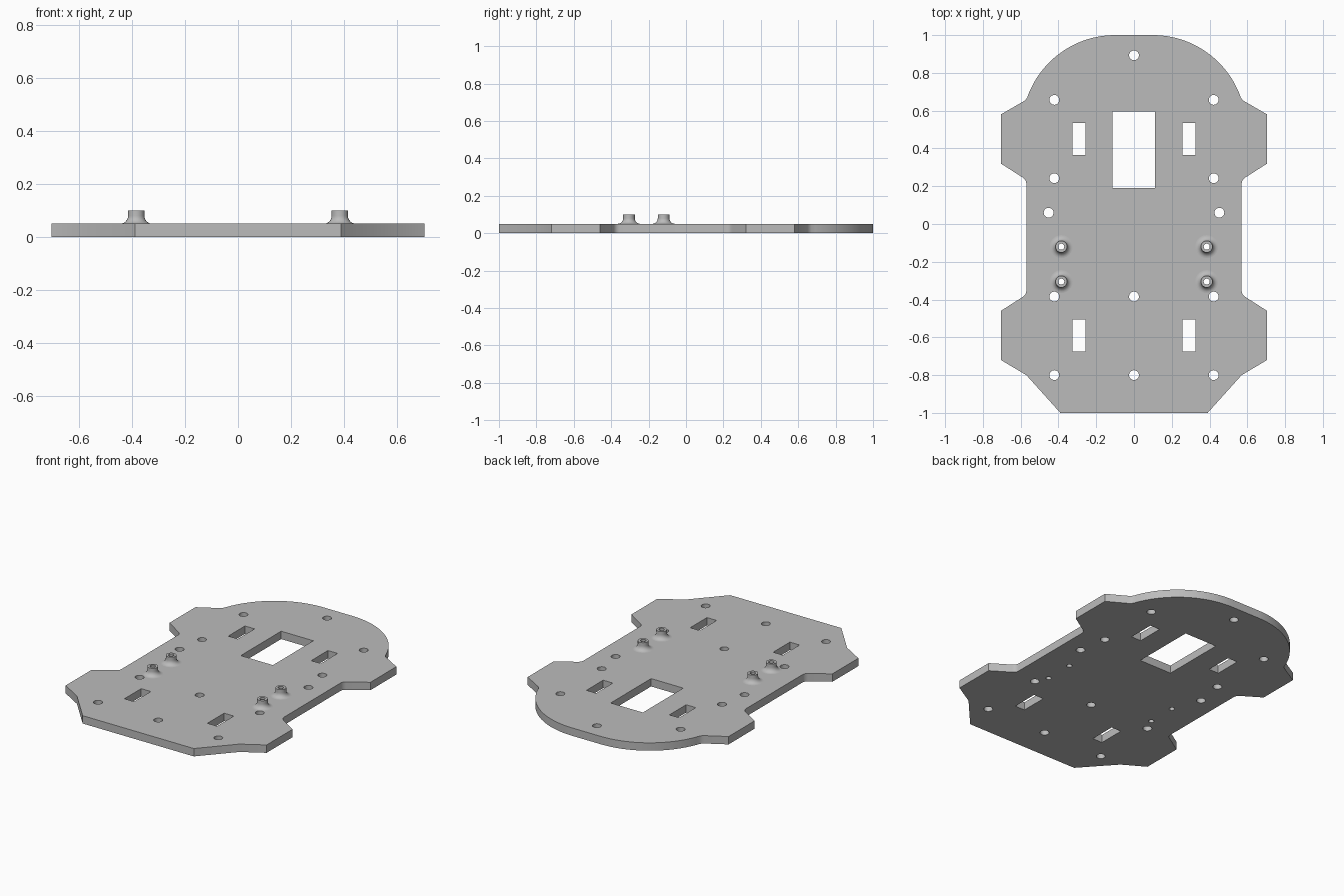
import bpy, bmesh
from math import cos, sin, pi, radians, atan2

if "Cube" in bpy.data.objects:
    bpy.data.objects.remove(bpy.data.objects["Cube"], do_unlink=True)

T = 0.05          # plate thickness
BORE = 0.016      # standoff bore radius

grey = bpy.data.materials.new("plain grey")
grey.use_nodes = True
grey.diffuse_color = (0.5, 0.5, 0.5, 1)
grey.node_tree.nodes["Principled BSDF"].inputs["Base Color"].default_value = (0.5, 0.5, 0.5, 1)


def arc(cx, cy, r, a0, a1, n):
    return [(cx + r * cos(a0 + (a1 - a0) * i / n), cy + r * sin(a0 + (a1 - a0) * i / n))
            for i in range(n + 1)]


def circle(x, y, r, n=24):
    return arc(x, y, r, 0, 2 * pi, n)[:-1]


def rect(x0, x1, y0, y1):
    return [(x0, y0), (x1, y0), (x1, y1), (x0, y1)]


def finish(obj):
    bpy.context.collection.objects.link(obj)
    obj.data.materials.clear()
    obj.data.materials.append(grey)
    bpy.ops.object.select_all(action="DESELECT")
    obj.select_set(True)
    bpy.context.view_layer.objects.active = obj
    bpy.ops.object.shade_smooth_by_angle(angle=radians(30))


# Right half of the outline, tail to nose, with rounded inner corners
half = [(0.39, -1), (0.57, -0.8), (0.705, -0.72), (0.705, -0.46)]
half += arc(0.61, -0.352, 0.04, radians(240), radians(180), 6)
half += arc(0.61, 0.212, 0.04, radians(180), radians(120), 6)
half += [(0.705, 0.32), (0.705, 0.58), (0.584, 0.65), (0.572, 0.66)]
half += arc(0.1, 0.507, 0.493, atan2(0.163, 0.465), pi / 2, 28)
loops = [half + [(-x, y) for x, y in reversed(half)]]

# Cut-outs: central window, wheel slots, screw holes and standoff bores
loops.append(rect(-0.114, 0.112, 0.19, 0.595))
posts = [(s * 0.385, y) for s in (-1, 1) for y in (-0.12, -0.305)]
for s in (-1, 1):
    for y in (0.45, -0.59):
        loops.append(rect(s * 0.291 - 0.034, s * 0.291 + 0.034, y - 0.084, y + 0.084))
    for x, y in ((0.422, 0.657), (0.422, 0.242), (0.452, 0.06), (0.422, -0.384), (0.422, -0.8)):
        loops.append(circle(s * x, y, 0.026))
loops += [circle(0, y, 0.026) for y in (0.893, -0.384, -0.8)]
loops += [circle(x, y, BORE) for x, y in posts]

# Plate as a filled, extruded flat curve turned into a mesh
curve = bpy.data.curves.new("plate_profile", "CURVE")
curve.dimensions = "2D"
curve.fill_mode = "BOTH"
curve.extrude = T / 2
for loop in loops:
    spline = curve.splines.new("POLY")
    spline.points.add(len(loop) - 1)
    for point, (x, y) in zip(spline.points, loop):
        point.co = (x, y, 0, 1)
    spline.use_cyclic_u = True
helper = bpy.data.objects.new("plate_profile", curve)
bpy.context.collection.objects.link(helper)
mesh = bpy.data.meshes.new_from_object(
    helper.evaluated_get(bpy.context.evaluated_depsgraph_get()))
bpy.data.objects.remove(helper, do_unlink=True)
bm = bmesh.new()
bm.from_mesh(mesh)
bmesh.ops.remove_doubles(bm, verts=bm.verts, dist=0.0001)
bmesh.ops.translate(bm, verts=bm.verts, vec=(0, 0, T / 2))
bmesh.ops.recalc_face_normals(bm, faces=bm.faces)
bm.to_mesh(mesh)
bm.free()
finish(bpy.data.objects.new("base_plate", mesh))

# Standoffs: turned collars with a flared foot
profile = [(BORE, T), (BORE, 0.1), (0.031, 0.1)]
profile += arc(0.061, 0.08, 0.03, pi, 1.5 * pi, 8)
SEG = 24
for i, (px, py) in enumerate(posts):
    bm = bmesh.new()
    rings = [[bm.verts.new((x, y, z)) for x, y in circle(0, 0, r, SEG)] for r, z in profile]
    for a, b in zip(rings, rings[1:]):
        for k in range(SEG):
            n = (k + 1) % SEG
            bm.faces.new((a[k], b[k], b[n], a[n]))
    mesh = bpy.data.meshes.new("standoff")
    bm.to_mesh(mesh)
    bm.free()
    obj = bpy.data.objects.new(f"standoff_{i + 1}", mesh)
    obj.location = (px, py, 0)
    finish(obj)
